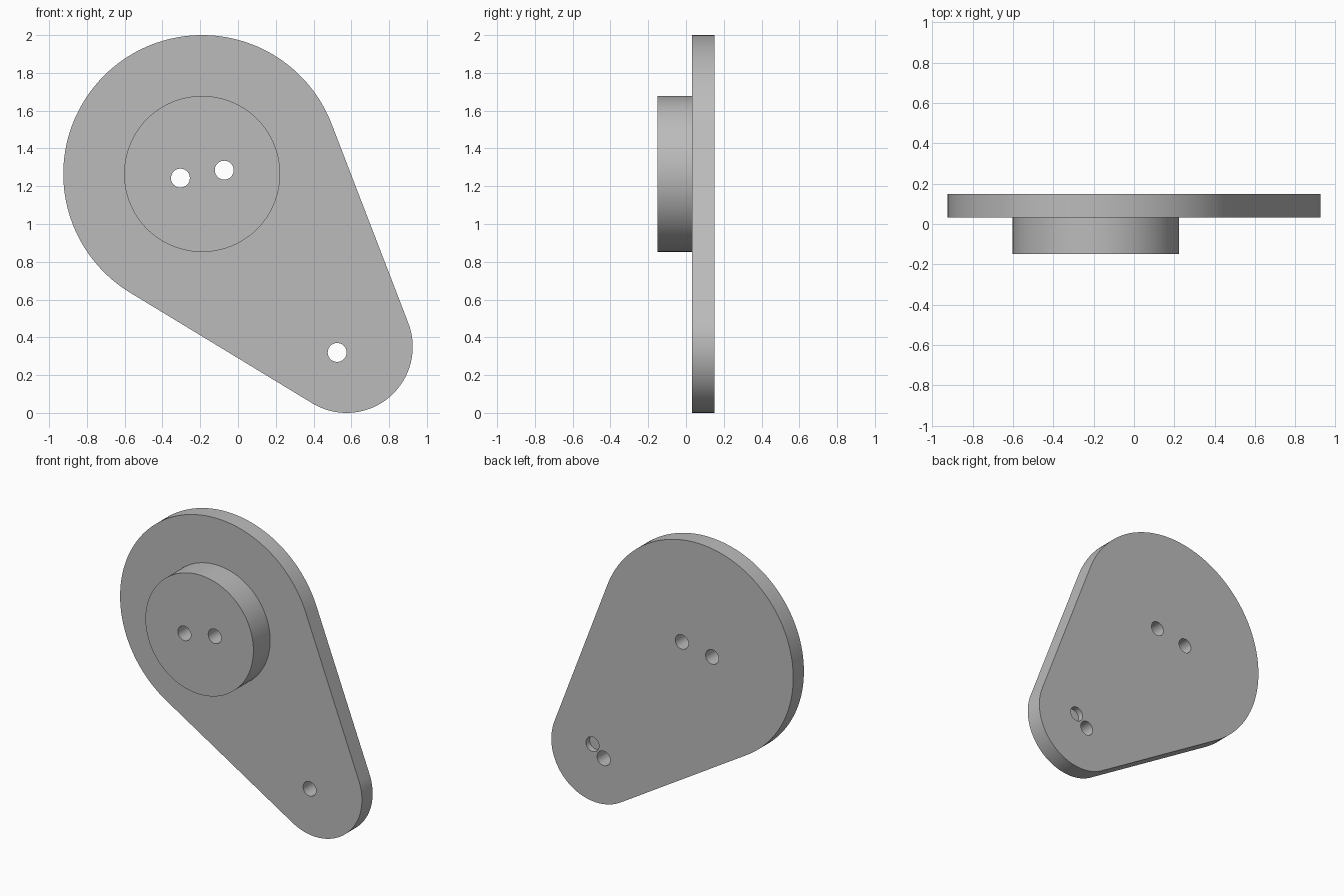
import bpy, bmesh, math
from mathutils import Vector

if "Cube" in bpy.data.objects:
    bpy.data.objects.remove(bpy.data.objects["Cube"], do_unlink=True)

BIG, BIG_R = Vector((-0.19, 1.265)), 0.735
SMALL, SMALL_R = Vector((0.575, 0.35)), 0.35
BACK, MID, FRONT = 0.15, 0.033, -0.15

grey = bpy.data.materials.new("plain grey")
grey.use_nodes = True
colour = (0.5, 0.5, 0.5, 1)
grey.diffuse_color = colour
grey.node_tree.nodes["Principled BSDF"].inputs["Base Color"].default_value = colour


def arc(centre, radius, start, end, steps):
    return [centre + radius * Vector((math.cos(a), math.sin(a)))
            for a in (start + (end - start) * i / steps for i in range(steps + 1))]


def circle(centre, radius, steps):
    return arc(Vector(centre), radius, 0, math.tau, steps)[:-1]


def prism(name, outline, y0, y1):
    """Extrude an x-z outline from y0 to y1."""
    bm = bmesh.new()
    face = bm.faces.new([bm.verts.new((p.x, y0, p.y)) for p in outline])
    side = bmesh.ops.extrude_face_region(bm, geom=[face])["geom"]
    bmesh.ops.translate(bm, vec=(0, y1 - y0, 0),
                        verts=[v for v in side if isinstance(v, bmesh.types.BMVert)])
    bmesh.ops.recalc_face_normals(bm, faces=bm.faces)
    mesh = bpy.data.meshes.new(name)
    bm.to_mesh(mesh)
    bm.free()
    mesh.materials.append(grey)
    obj = bpy.data.objects.new(name, mesh)
    bpy.context.collection.objects.link(obj)
    return obj


def drill(obj, centre, y0, y1, radius=0.05):
    """Cut a round hole along y."""
    cutter = prism("hole_cutter", circle(centre, radius, 40), y0, y1)
    cutter.hide_render = True
    bpy.context.view_layer.objects.active = obj
    mod = obj.modifiers.new("hole", "BOOLEAN")
    mod.operation, mod.solver, mod.object = "DIFFERENCE", "EXACT", cutter
    bpy.ops.object.modifier_apply(modifier=mod.name)
    bpy.data.objects.remove(cutter, do_unlink=True)


# Teardrop plate: two arcs joined by their common tangents
axis = SMALL - BIG
heading = math.atan2(axis.y, axis.x)
spread = math.acos((BIG_R - SMALL_R) / axis.length)
outline = (arc(BIG, BIG_R, heading + spread, heading + math.tau - spread, 96)
           + arc(SMALL, SMALL_R, heading - spread, heading + spread, 48))
plate = prism("teardrop_plate", outline, MID, BACK)

# Round boss on the front
boss = prism("round_boss", circle(BIG, 0.413, 96), FRONT, MID)

# Two through holes in the boss, one in the narrow end
boss_holes = [(-0.305, 1.243), (-0.073, 1.285)]
for centre in boss_holes:
    drill(boss, centre, FRONT - 0.1, BACK + 0.1)
for centre in boss_holes + [(0.525, 0.32)]:
    drill(plate, centre, FRONT - 0.1, BACK + 0.1)

# Shallow blind hole in the back
drill(plate, (0.61, 0.395), BACK - 0.04, BACK + 0.1)

# Smooth rounded walls, crisp rims
for obj in (plate, boss):
    bpy.ops.object.select_all(action="DESELECT")
    obj.select_set(True)
    bpy.context.view_layer.objects.active = obj
    bpy.ops.object.shade_smooth_by_angle(angle=math.radians(30))
